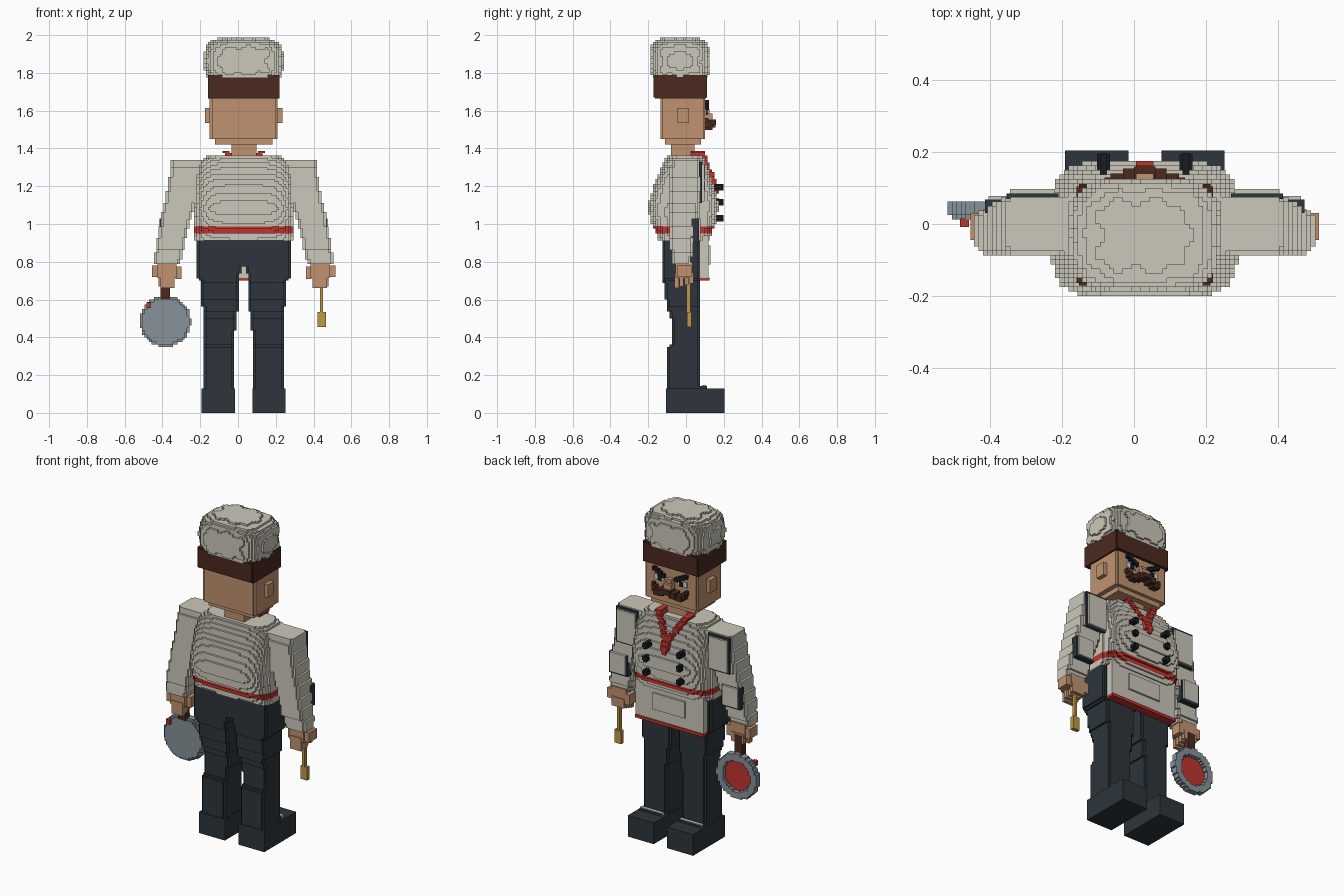
import bpy, bmesh, math
from mathutils import Vector, Matrix

cube = bpy.data.objects.get("Cube")
if cube:
    bpy.data.objects.remove(cube, do_unlink=True)

V = 0.0125   # block size
C = 0.03     # body centre line


def material(name, rgb):
    m = bpy.data.materials.new(name)
    m.use_nodes = True
    m.diffuse_color = (*rgb, 1)
    bsdf = next(n for n in m.node_tree.nodes if n.type == 'BSDF_PRINCIPLED')
    bsdf.inputs["Base Color"].default_value = (*rgb, 1)
    bsdf.inputs["Roughness"].default_value = 0.8
    return m


CREAM = material("cream cloth", (0.6, 0.58, 0.49))
SKIN = material("skin", (0.53, 0.29, 0.16))
NAVY = material("dark navy", (0.026, 0.036, 0.044))
BROWN = material("dark brown", (0.07, 0.023, 0.014))
RED = material("red", (0.52, 0.035, 0.028))
STEEL = material("steel grey", (0.24, 0.29, 0.32))
GOLD = material("gold", (0.52, 0.31, 0.06))
BLACK = material("black", (0.01, 0.012, 0.014))
WHITE = material("eye white", (0.7, 0.72, 0.74))


def finish(name, bm, mats):
    me = bpy.data.meshes.new(name)
    bm.to_mesh(me)
    bm.free()
    for m in mats:
        me.materials.append(m)
    ob = bpy.data.objects.new(name, me)
    bpy.context.scene.collection.objects.link(ob)
    return ob


def boxes(name, mat, *spans):
    """Boxes given as (x0, x1, y0, y1, z0, z1) with x from the centre line."""
    bm = bmesh.new()
    for x0, x1, y0, y1, z0, z1 in spans:
        mid = Vector((C + (x0 + x1) / 2, (y0 + y1) / 2, (z0 + z1) / 2))
        size = Matrix.Diagonal((x1 - x0, y1 - y0, z1 - z0, 1))
        bmesh.ops.create_cube(bm, size=1, matrix=Matrix.Translation(mid) @ size)
    return finish(name, bm, [mat])


def pair(name, mat, *spans):
    """The same boxes on both sides, one object per side."""
    boxes("left_" + name, mat, *spans)
    boxes("right_" + name, mat, *[(-b, -a, *rest) for a, b, *rest in spans])


def blocks(name, mats, lo, hi, rule):
    """Fill with blocks where rule(x, y, z) gives a material index."""
    n0 = [math.floor(v / V) for v in lo]
    n1 = [math.ceil(v / V) for v in hi]
    cells = {}
    for i in range(n0[0], n1[0]):
        for j in range(n0[1], n1[1]):
            for k in range(n0[2], n1[2]):
                m = rule((i + .5) * V, (j + .5) * V, (k + .5) * V)
                if m is not None:
                    cells[i, j, k] = m
    bm, verts = bmesh.new(), {}
    for cell, m in cells.items():
        for a in range(3):
            for side in (0, 1):
                near = list(cell)
                near[a] += 2 * side - 1
                if tuple(near) in cells:
                    continue
                ring = []
                for u, w in ((0, 0), (1, 0), (1, 1), (0, 1)):
                    p = list(cell)
                    p[a] += side
                    p[(a + 1) % 3] += u
                    p[(a + 2) % 3] += w
                    p = tuple(p)
                    if p not in verts:
                        verts[p] = bm.verts.new((C + p[0] * V, p[1] * V, p[2] * V))
                    ring.append(verts[p])
                bm.faces.new(ring if side else ring[::-1]).material_index = m
    return finish(name, bm, mats)


def curve(z, *pts):
    """Piecewise linear value at height z, points listed from top to bottom."""
    if z >= pts[0][0]:
        return pts[0][1]
    for (za, a), (zb, b) in zip(pts, pts[1:]):
        if z >= zb:
            return b + (a - b) * (z - zb) / (za - zb)
    return pts[-1][1]


# Jacket body with red belt
def body_front(z):
    return curve(z, (1.36, .09), (1.28, .12), (1.2, .15), (1.1, .178), (1.0, .155), (.91, .12))


def torso(x, y, z):
    belt = .945 < z < .99
    rx = curve(z, (1.36, .19), (1.33, .235), (1.25, .255), (.91, .262))
    back = curve(z, (1.36, -.10), (1.3, -.13), (1.22, -.165), (1.14, -.19), (1.08, -.205),
                 (1.0, -.18), (.91, -.14))
    front = body_front(z)
    mid, ry = (front + back) / 2, (front - back) / 2
    if abs(x / rx) ** 4.5 + abs((y - mid) / ry) ** 4.5 < 1:
        return int(belt)


blocks("jacket", [CREAM, RED], (-.28, -.22, .9125), (.28, .2, 1.3625), torso)


# Sleeves
def sleeve(x, y, z):
    d = abs(x)
    out = curve(z, (1.33, .385), (1.2, .40), (1.04, .435), (.88, .465), (.79, .475))
    inn = curve(z, (1.33, .19), (1.08, .265), (.95, .30), (.79, .335))
    back = curve(z, (1.33, -.075), (1.25, -.09), (.8, -.08))
    front = curve(z, (1.2, .075), (1.0, .06), (.9, .035), (.8, .03))
    edge = .0125 if min(out - d, d - inn) < .0125 else 0
    if inn < d < out and back + edge < y < front - edge:
        return 0


blocks("sleeves", [CREAM], (-.5, -.1, .79), (.5, .1, 1.335), sleeve)
pair("shoulder_patch_edge", NAVY, (.24, .385, .07, .085, 1.11, 1.33))
pair("shoulder_patch", CREAM, (.25, .375, .08, .097, 1.12, 1.315))
pair("forearm_patch_edge", NAVY, (.32, .445, .03, .068, .9, 1.03))
pair("forearm_patch", CREAM, (.33, .435, .06, .078, .91, 1.03))

# Hands with fingers and thumb
pair("hand", SKIN, (.355, .455, -.055, .035, .715, .8), (.45, .485, -.045, .03, .72, .78),
     (.33, .36, -.03, .035, .71, .775),
     *[(.365, .44 + .01 * (f % 2), -.06 + .026 * f, -.038 + .026 * f, .66 + .008 * f, .74)
       for f in range(4)])


# Trousers
def trousers(x, y, z):
    d = abs(x)
    out = curve(z, (.92, .256), (.73, .253), (.68, .222), (.42, .215), (.1, .215))
    inn = curve(z, (.775, -1), (.77, .012), (.7, .025), (.55, .03), (.42, .046), (.1, .046))
    back = curve(z, (.76, -.13), (.7, -.12), (.56, -.10), (.5, -.08), (.37, -.08),
                 (.35, -.10), (.1, -.10))
    edge = .0125 if min(out - d, d - inn) < .0125 else 0
    if inn < d < out and back + edge < y < .08 - edge:
        return 0


blocks("trousers", [NAVY], (-.27, -.15, .1), (.27, .1, .925), trousers)

# Shoes with pale strap
pair("shoe", NAVY, (.046, .222, -.105, .205, 0, .13), (.06, .21, .06, .11, .12, .142))
pair("shoe_strap", CREAM, (.06, .21, .085, .105, .13, .147))

# Apron with pocket and red hem
boxes("apron", CREAM, (-.23, .23, .075, .118, .715, .935))
boxes("apron_pocket", CREAM, (-.11, .11, .11, .13, .785, .885))
boxes("apron_hem", RED, (-.23, .23, .075, .124, .7, .718))

# Jacket buttons
for side in (-1, 1):
    for z in (1.195, 1.115, 1.03):
        x = side * .115
        boxes("button", BLACK, (x - .018, x + .018, .12, .195, z - .01, z + .01),
              (x - .01, x + .01, .12, .198, z - .018, z + .018))


# Neckerchief
def scarf(x, y, z):
    d = abs(x)
    arm = z > 1.24 and abs(d - .085 * (z - 1.23) / .14) < .018
    tail = 1.165 < z <= 1.27 and d < .03 - .02 * (z < 1.19)
    if (arm or tail) and .03 < y < body_front(z) + (.015 if z > 1.27 else .022):
        return 0


blocks("neckerchief", [RED], (-.12, 0, 1.15), (.12, .2, 1.385), scarf)

# Neck, head and ears
boxes("neck", SKIN, (-.065, .068, -.08, .045, 1.33, 1.43))
boxes("head", SKIN, (-.18, .18, -.125, .092, 1.45, 1.7), (-.168, .168, -.135, .1, 1.45, 1.7),
      (-.152, .152, -.11, .08, 1.42, 1.46))
pair("ear", SKIN, (.175, .205, -.045, .015, 1.535, 1.615))

# Face
boxes("nose", SKIN, (-.025, .025, .09, .14, 1.54, 1.585), (-.016, .016, .09, .125, 1.58, 1.61))
pair("eye", WHITE, (.045, .11, .095, .107, 1.578, 1.61))
pair("pupil", BLACK, (.06, .085, .1, .113, 1.578, 1.606))
pair("eyebrow", BLACK, *[(.035 + .02 * i, .057 + .02 * i, .095, .122,
                          1.604 + .01 * i, 1.626 + .01 * i) for i in range(4)])
pair("moustache", BROWN, (0, .03, .09, .16, 1.525, 1.552), (.02, .06, .09, .155, 1.51, 1.545),
     (.05, .095, .09, .14, 1.498, 1.53), (.088, .112, .09, .13, 1.51, 1.548),
     (.104, .122, .09, .12, 1.535, 1.56))

# Hat band and puffy crown
boxes("hat_band", BROWN, (-.19, .19, -.165, .105, 1.665, 1.79),
      (-.183, .183, -.172, .112, 1.67, 1.785))


def crown(x, y, z):
    bump = .1 * math.sin(x * 60) * math.cos(y * 60 + 1.8) * math.cos((z - 1.86) * 50)
    r = abs(x / .208) ** 3.6 + abs((y + .032) / .158) ** 3.6 + abs((z - 1.865) / .122) ** 3.6
    if r < 1 + bump:
        return 0


blocks("hat_crown", [CREAM], (-.22, -.2, 1.78), (.22, .14, 1.99), crown)


# Frying pan with sauce, raised rim towards the face side
def pan(x, y, z):
    r = math.hypot(x + .415, z - .485)
    if r < .095:
        return (1 if y > .025 else 0) if y < .0375 else None
    if r < (.135 if y > .02 else .125):
        return 0


blocks("frying_pan", [STEEL, RED], (-.56, .0125, .34), (-.27, .0625, .63), pan)
boxes("pan_handle", BROWN, (-.44, -.39, .005, .042, .6, .73))
boxes("sauce_drip", RED, (-.515, -.49, -.008, .015, .555, .585))

# Spatula
boxes("spatula", GOLD, (.404, .42, .003, .025, .52, .72), (.39, .436, .005, .03, .455, .535))
